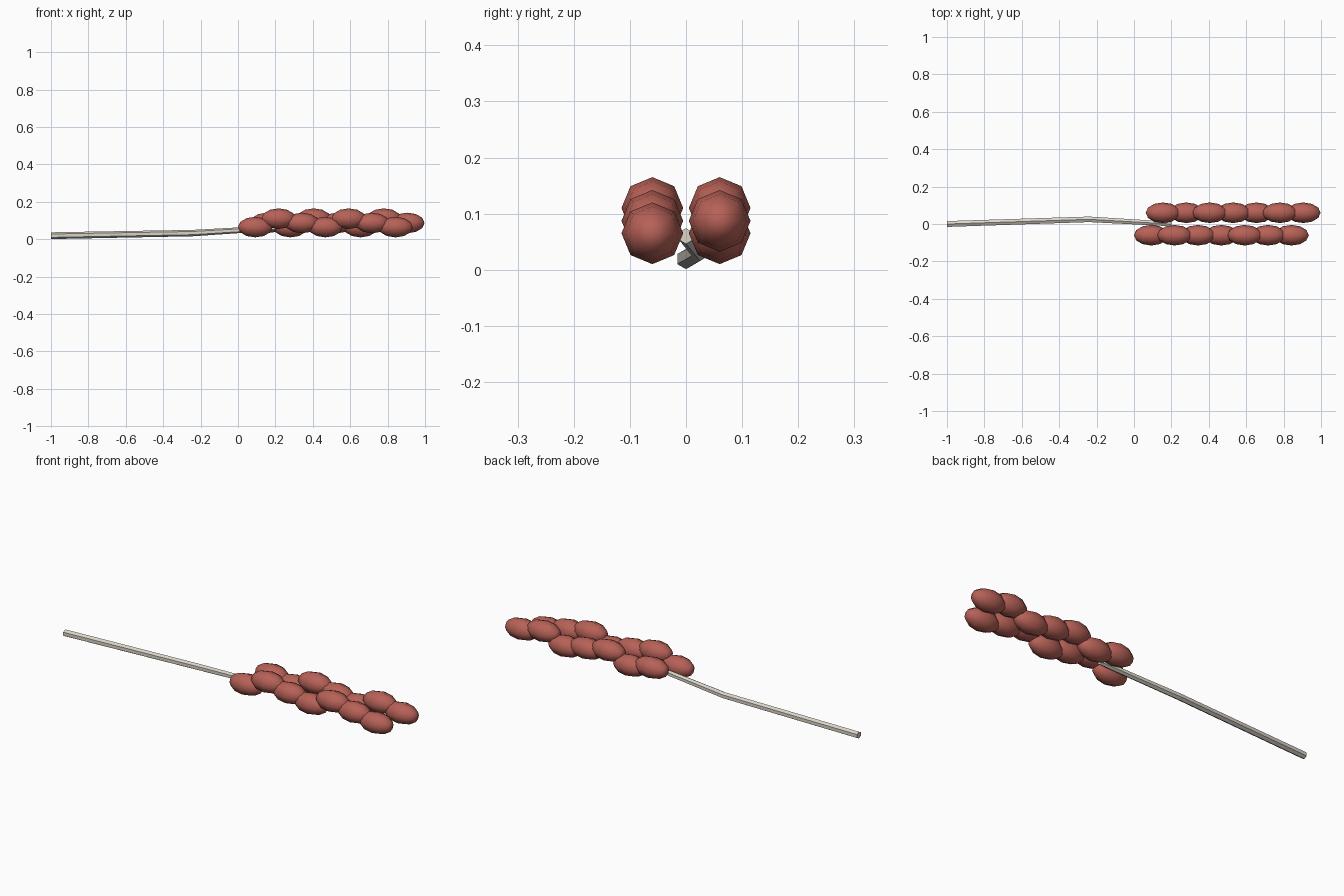
import bpy, bmesh, math
from mathutils import Matrix, Vector

if "Cube" in bpy.data.objects:
    bpy.data.objects.remove(bpy.data.objects["Cube"], do_unlink=True)


def material(name, rgb):
    mat = bpy.data.materials.new(name)
    mat.use_nodes = True
    mat.diffuse_color = (*rgb, 1)
    mat.node_tree.nodes["Principled BSDF"].inputs["Base Color"].default_value = (*rgb, 1)
    return mat


def add_object(name, bm, mat, smooth):
    mesh = bpy.data.meshes.new(name)
    bm.to_mesh(mesh)
    bm.free()
    mesh.materials.append(mat)
    for poly in mesh.polygons:
        poly.use_smooth = smooth
    obj = bpy.data.objects.new(name, mesh)
    bpy.context.collection.objects.link(obj)
    return obj


red = material("dusty red", (0.47, 0.12, 0.095))
straw = material("pale straw", (0.70, 0.66, 0.58))

# Stem: a six-sided tube swept along a gently bent path
path = [(-1, 0, 0.019), (-0.24, 0.025, 0.033), (0.2, 0, 0.06)]
radii = [0.018, 0.017, 0.014]
bm = bmesh.new()
rings = []
for point, radius in zip(path, radii):
    ring = []
    for k in range(6):
        a = math.tau * k / 6
        ring.append(bm.verts.new(Vector(point) + Vector((0, math.sin(a), math.cos(a))) * radius))
    rings.append(ring)
for first, second in zip(rings, rings[1:]):
    for k in range(6):
        n = (k + 1) % 6
        bm.faces.new((first[k], first[n], second[n], second[k]))
bm.faces.new(rings[0])
bm.faces.new(rings[-1])
bmesh.ops.recalc_face_normals(bm, faces=bm.faces)
add_object("stem", bm, straw, False)

# Grains: two staggered rows of long seeds cycling through three heights
heights = [0.065, 0.11, 0.087]
for row, (side, start, y) in enumerate([("right", 0.092, -0.06), ("left", 0.155, 0.06)]):
    for i in range(7):
        bm = bmesh.new()
        bmesh.ops.create_uvsphere(bm, u_segments=8, v_segments=6, radius=1)
        place = Matrix.Translation((start + 0.125 * i, y, heights[(i + 2 * row) % 3]))
        size = Matrix.Diagonal((0.0925, 0.055, 0.055, 1))
        bm.transform(place @ size @ Matrix.Rotation(math.pi / 2, 4, "Y"))
        add_object(f"{side}_grain_{i + 1}", bm, red, True)
